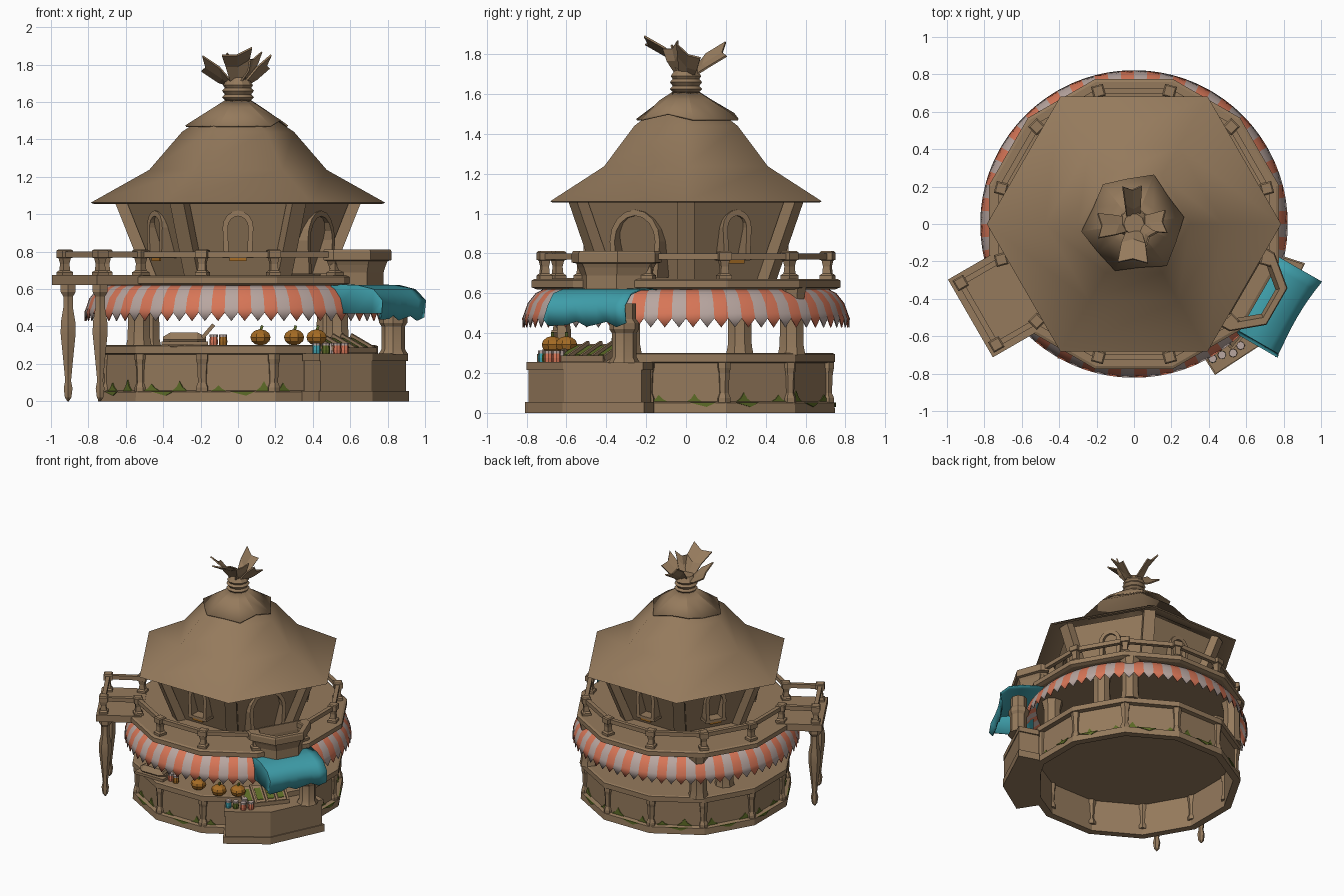
import bpy, bmesh, math, random
from mathutils import Vector

if "Cube" in bpy.data.objects:
    bpy.data.objects.remove(bpy.data.objects["Cube"])
random.seed(4)
R = math.radians

def mat(name, r, g, b):
    m = bpy.data.materials.new(name)
    m.diffuse_color = (r, g, b, 1)
    m.use_nodes = True
    m.node_tree.nodes["Principled BSDF"].inputs["Base Color"].default_value = m.diffuse_color
    return m

WOOD = mat("brown wood", .30, .195, .108)
ORANGE = mat("awning orange", .68, .18, .095)
PALE = mat("awning pale", .48, .38, .35)
TEAL = mat("teal cloth", .05, .35, .41)
PUMPKIN = mat("pumpkin", .38, .15, .018)
MOSS = mat("moss green", .11, .15, .02)

def make(name, verts, faces, mats, smooth=None, rule=None):
    me = bpy.data.meshes.new(name)
    me.from_pydata([tuple(v) for v in verts], [], faces)
    for m in (mats if isinstance(mats, list) else [mats]):
        me.materials.append(m)
    if rule:
        for p in me.polygons:
            p.material_index = rule(p)
    bm = bmesh.new()
    bm.from_mesh(me)
    bmesh.ops.recalc_face_normals(bm, faces=bm.faces)
    bm.to_mesh(me)
    bm.free()
    o = bpy.data.objects.new(name, me)
    bpy.context.collection.objects.link(o)
    if smooth:
        bpy.ops.object.select_all(action='DESELECT')
        o.select_set(True)
        bpy.context.view_layer.objects.active = o
        bpy.ops.object.shade_smooth_by_angle(angle=R(smooth))
    return o

def skin(n, rows):
    return [(j * n + i, j * n + (i + 1) % n, (j + 1) * n + (i + 1) % n, (j + 1) * n + i)
            for j in range(rows - 1) for i in range(n)]

def lathe(name, prof, n, c=(0, 0), rot=0, m=WOOD, smooth=None, caps=True):
    """Revolve (radius, z) points into an n-sided solid."""
    vs = [(c[0] + r * math.cos(R(rot) + math.tau * i / n), c[1] + r * math.sin(R(rot) + math.tau * i / n), z)
          for r, z in prof for i in range(n)]
    fs = skin(n, len(prof))
    if caps:
        fs += [tuple(range(n)), tuple(range(len(vs) - n, len(vs)))]
    return make(name, vs, fs, m, smooth)

def loft(name, rings, m=WOOD):
    """Skin equal rings of points and cap both ends."""
    n = len(rings[0])
    fs = skin(n, len(rings)) + [tuple(range(n)), tuple(range(n * (len(rings) - 1), n * len(rings)))]
    return make(name, [v for r in rings for v in r], fs, m)

def prism(name, pts, z0, z1, m=WOOD):
    return loft(name, [[(x, y, z) for x, y in pts] for z in (z0, z1)], m)

def bar(name, p, q, w, h, m=WOOD):
    """Rectangular beam from p to q."""
    p, q = Vector(p), Vector(q)
    d = (q - p).normalized()
    s = d.cross(Vector((0, 0, 1)))
    s = s.normalized() * w / 2
    t = s.cross(d).normalized() * h / 2
    return loft(name, [[e + s + t, e - s + t, e - s - t, e + s - t] for e in (p, q)], m)

def thicken(o, t):
    o.modifiers.new("thickness", 'SOLIDIFY').thickness = t

def pol(a, u, v=0):
    c, s = math.cos(R(a)), math.sin(R(a))
    return (u * c - v * s, u * s + v * c)

def scaled(pts, k):
    cx, cy = sum(p[0] for p in pts) / len(pts), sum(p[1] for p in pts) / len(pts)
    return [(cx + (x - cx) * k, cy + (y - cy) * k) for x, y in pts]

K = 1 / math.cos(R(15))          # flat-to-corner ratio of a 12-gon

# Hollow twelve-sided base with foot and counter ledge
lathe("base", [(r * K, z) for r, z in ((.001, .25), (.695, .25), (.695, 0), (.748, 0), (.745, .05), (.715, .058),
      (.715, .25), (.748, .255), (.748, .295), (.735, .30), (.001, .30))], 12, rot=15, caps=False)
for k in range(12):
    a = 15 + 30 * k
    lathe("base_post", [(.036, .05), (.036, .075), (.025, .10), (.03, .2), (.036, .225), (.036, .26)], 6, pol(a, .733), a)
# Moss tufts as thin plates on the base wall
for k in range(12):
    for v in (random.uniform(-.16, -.06), random.uniform(.03, .15)):
        w, h = random.uniform(.04, .06), random.uniform(.03, .06)
        f = [(-w, 0), (w, 0), (w * .4, h * .4), (0, h), (-w * .4, h * .4)]
        loft("moss", [[(*pol(30 * k, d, v + x), .055 + z) for x, z in f] for d in (.713, .721)], MOSS)
    v = random.uniform(-.1, .1)
    loft("foot_moss", [[(*pol(30 * k, d, v + x), z) for x, z in ((-.07, .053), (.07, .053), (.02, .03))]
                       for d in (.744, .752)], MOSS)

# Side counter at front right
cnt = [(.34, -.66), (.433, -.807), (.72, -.62), (.914, -.21), (.76, -.16), (.5, -.45)]
prism("side_counter_foot", cnt, 0, .055)
prism("side_counter_body", scaled(cnt, .95), .05, .22)
prism("side_counter_top", scaled(cnt, .98), .215, .255)

# Ground floor pillars
for x, y in ((.53, -.29), (-.53, -.29), (.53, .27), (-.53, .27), (.48, .53), (-.48, .53)):
    lathe("pillar", [(.075, .29), (.065, .34), (.062, .55), (.08, .63)], 8, (x, y), 22.5, smooth=30)
lathe("bay_column", [(.08, .25), (.062, .28), (.062, .40), (.075, .42), (.075, .45), (.06, .47), (.06, .55)], 8, (.83, -.31), smooth=30)

# Striped awning with a toothed hem
S = 72
prof = [(.70, .63), (.755, .60), (.795, .55), (.812, .50)]
av, af = [], []
for i in range(S * 2):
    a = math.tau * i / (S * 2)
    for r, z in prof + [(.822, .43 if i % 2 else .475)]:
        av.append((r * math.cos(a), r * math.sin(a), z))
for i in range(S * 2):
    j = (i + 1) % (S * 2)
    af += [(i * 5 + k, j * 5 + k, j * 5 + k + 1, i * 5 + k + 1) for k in range(4)]
thicken(make("striped_awning", av, af, [ORANGE, PALE], 40, lambda p: (p.index // 8) % 2), .006)

# Balcony floor and platform
lathe("balcony_floor", [(.75 * K, .62), (.775 * K, .63), (.775 * K, .665), (.76 * K, .672)], 12, rot=15)
P = 210
prism("platform", [pol(P, .68, -.24), pol(P, 1.01, -.24), pol(P, 1.01, .24), pol(P, .68, .24)], .622, .676)

def rail_post(c, a):
    lathe("rail_post", [(.046, .67), (.046, .69), (.03, .70), (.026, .735), (.034, .765), (.046, .768), (.046, .805), (.036, .812)], 4, c, a + 45)

for k in range(12):
    a = 15 + 30 * k
    rail_post(pol(a, .735), a)
    if a + 15 not in (210, 330):
        bar("rail", (*pol(a, .735), .785), (*pol(a + 30, .735), .785), .03, .032)
for v in (-.19, .19):
    rail_post(pol(P, .96, v), P)
    bar("platform_rail", (*pol(P, .73, v), .785), (*pol(P, .96, v), .785), .03, .032)
    lathe("stilt", [(.004, 0), (.02, .02), (.027, .07), (.018, .11), (.03, .22), (.046, .36), (.045, .42),
                    (.03, .5), (.03, .56), (.046, .585), (.046, .63)], 6, pol(P, .95, v * .9), P, smooth=25)
bar("platform_rail", (*pol(P, .96, -.22), .785), (*pol(P, .96, .22), .785), .03, .032)

# Half-hexagon bay balcony with a heavy rim, open inside
def bay(k, z):
    return [(*pol(-30, .728 + u * k, v * k), z) for u, v in ((-.06, -.235), (0, -.235), (.15, -.11), (.15, .11), (0, .235), (-.06, .235))]
rings = [bay(k, z) for k, z in ((.68, .62), (.8, .62), (.8, .69), (.87, .73), (.92, .75), (1.03, .755), (1.03, .80),
                                (1, .812), (.8, .812), (.68, .75), (.68, .62))]
make("bay_balcony", [v for r in rings for v in r], skin(6, len(rings)), WOOD)

# Teal cloth draped over the side counter, hanging at its front-left edge
cv, cols = [], 9
for j, (u, z) in enumerate(((.70, .625), (.86, .622), (.96, .60), (1.025, .54), (1.015, .445))):
    for i in range(cols):
        t = i / (cols - 1) * 2 - 1
        v = -.235 if i == 0 else -.215 if i == 1 else .235 * t
        zz = min(z, .47 if i == 0 else .63) + (.015 * math.cos(i * 2.2) if j == 4 else 0)
        cv.append((*pol(-30, u - .02 * (1 - t * t) * (j > 2), v), zz))
cf = [(j * cols + i, j * cols + i + 1, (j + 1) * cols + i + 1, (j + 1) * cols + i) for j in range(4) for i in range(cols - 1)]
thicken(make("teal_cloth", cv, cf, TEAL, 50), .008)

# Flared upper house with corner beams
lathe("house_wall", [(.455, .67), (.615, 1.09)], 6)
for k in range(6):
    bar("corner_beam", (*pol(60 * k, .465), .66), (*pol(60 * k, .64), 1.10), .085, .06)

# Upright arched frames standing out of each sloping wall
def arch(a, w, z0, z1):
    def line(h, drop):
        c = z1 - drop - h * 1.1
        return [(-h * .9, z0)] + [(-h * math.cos(math.pi * i / 8), c + h * 1.1 * math.sin(math.pi * i / 8)) for i in range(9)] + [(h * .9, z0)]
    A, B = line(w / 2, 0), line(w / 2 - .028, .03)
    n = len(A)
    vs = [(*pol(a, d, x), z) for L, d in ((A, .40), (A, .515), (B, .515), (B, .40)) for x, z in L]
    fs = [(j * n + i, j * n + i + 1, (j + 1) % 4 * n + i + 1, (j + 1) % 4 * n + i) for j in range(4) for i in range(n - 1)]
    make("arch_frame", vs, fs + [(0, n, 2 * n, 3 * n), (n - 1, 2 * n - 1, 3 * n - 1, 4 * n - 1)], WOOD)
    if w < .2:
        bar("window_sill", (*pol(a, .47, -w / 2), z0 + .012), (*pol(a, .47, w / 2), z0 + .012), .09, .02)
        bar("window_glow", (*pol(a, .505, -.045), z0 - .004), (*pol(a, .505, .045), z0 - .004), .009, .022, PUMPKIN)

for a, w, z0 in ((270, .165, .765), (30, .165, .765), (90, .165, .765), (150, .165, .765), (210, .165, .765), (330, .29, .68)):
    arch(a, w, z0, 1.02)

# Six-sided bell roof, thin and open below
lathe("roof", [(.001, 1.5), (.26, 1.41), (.45, 1.215), (.77, 1.055), (.787, 1.062), (.475, 1.237),
               (.30, 1.44), (.13, 1.555), (.075, 1.60)], 6, smooth=62, caps=False)
# Ragged shingle collar under the finial
collar = []
for k in range(12):
    r = (.27, .235, .285, .245)[k % 4]
    collar.append((*pol(30 * k + 8, r), 1.475 + (.03 if k in (3, 4, 11) else 0)))
vs = [(*pol(30 * k + 8, .07), 1.61) for k in range(12)] + [(*pol(30 * k + 8, .13), 1.572) for k in range(12)] + collar
thicken(make("shingle_collar", vs, skin(12, 3), WOOD, 15), .01)
# Bound neck and flared tuft
lathe("finial_neck", [(.085, 1.58), (.07, 1.61), (.085, 1.625), (.07, 1.64), (.085, 1.66), (.07, 1.675), (.08, 1.69),
                      (.07, 1.705), (.055, 1.73)], 10, smooth=30)
for a, l, z, w, tw in ((92, .20, 1.83, .05, .035), (182, .19, 1.81, .065, .04), (5, .17, 1.82, .06, -.035),
                       (268, .205, 1.875, .08, .02), (320, .12, 1.85, .05, .02)):
    c = [(.02, 1.69, .035), (.10, z - .06, w * .8), (l, z, w)]
    vs = [(*pol(a, r - (.02 if s == 0 else 0), s * h), zz - (.02 if s == 0 else 0) + s * tw * min(1, r / .1))
          for r, zz, h in c for s in (-1, 0, 1)]
    thicken(make("finial_leaf", vs, [(j * 3 + i, j * 3 + i + 1, j * 3 + i + 4, j * 3 + i + 3)
                                     for j in (0, 1) for i in (0, 1)], WOOD), .01)

# Pumpkins with stems
for x, y in ((.12, -.67), (.30, -.67), (.42, -.60)):
    rings = []
    for j in range(7):
        t = math.pi * (j + .1) / 6.2
        rr = [.058 * math.sin(t) * (1 if i % 2 else .93) for i in range(16)]
        rings.append([(x + r * math.cos(math.tau * i / 16), y + r * math.sin(math.tau * i / 16), .342 - .043 * math.cos(t))
                      for i, r in enumerate(rr)])
    loft("pumpkin", rings, PUMPKIN)
    bar("pumpkin_stem", (x, y, .375), (x + .01, y, .405), .014, .014, MOSS)

# Jars with lids
for x, y, z, m in ((-.13, -.66, .30, ORANGE), (-.08, -.67, .30, PUMPKIN), (.42, -.72, .255, TEAL), (.47, -.70, .255, MOSS),
                   (.53, -.69, .255, ORANGE), (.50, -.63, .255, PALE), (.57, -.65, .255, ORANGE)):
    lathe("jar", [(.021, z), (.023, z + .02), (.02, z + .045)], 8, (x, y), m=m)
    lathe("jar_lid", [(.022, z + .044), (.022, z + .058)], 8, (x, y), m=PALE)

# Bread board on the front ledge
prism("bread_board", [(-.41, -.72), (-.16, -.72), (-.16, -.58), (-.41, -.58)], .30, .32)
loft("loaf", [[(x, -.65 + .05 * h * math.cos(R(t)), .33 + .045 * h * math.sin(R(t))) for t in range(0, 360, 60)]
              for x, h in ((-.40, .4), (-.36, 1), (-.22, 1), (-.17, .4))])
bar("knife", (-.19, -.66, .34), (-.13, -.66, .41), .03, .02, WOOD)

# Sloped produce tray with green slots
def tray(u, v, lift=0):
    return (*pol(-40, u, v), .345 + lift - (u - .66) * .45)
for lo, hi, v0, v1, d, m in [(.66, .83, -.17, .16, 0, WOOD)] + [(.69, .79, v, v + .045, .006, MOSS) for v in (-.15, -.065, .015, .09)]:
    q = [(lo, v0), (hi, v0), (hi, v1), (lo, v1)]
    loft("produce_tray" if m == WOOD else "produce", [[tray(u, v, e + d) for u, v in q] for e in (-.02 if m == WOOD else -.004, 0)], m)
for v in (-.17, -.085, 0, .075, .155):
    bar("tray_divider", tray(.66, v, .005), tray(.83, v, .005), .016, .025)
bar("tray_lip", tray(.83, -.17, .005), tray(.83, .16, .005), .014, .03)
